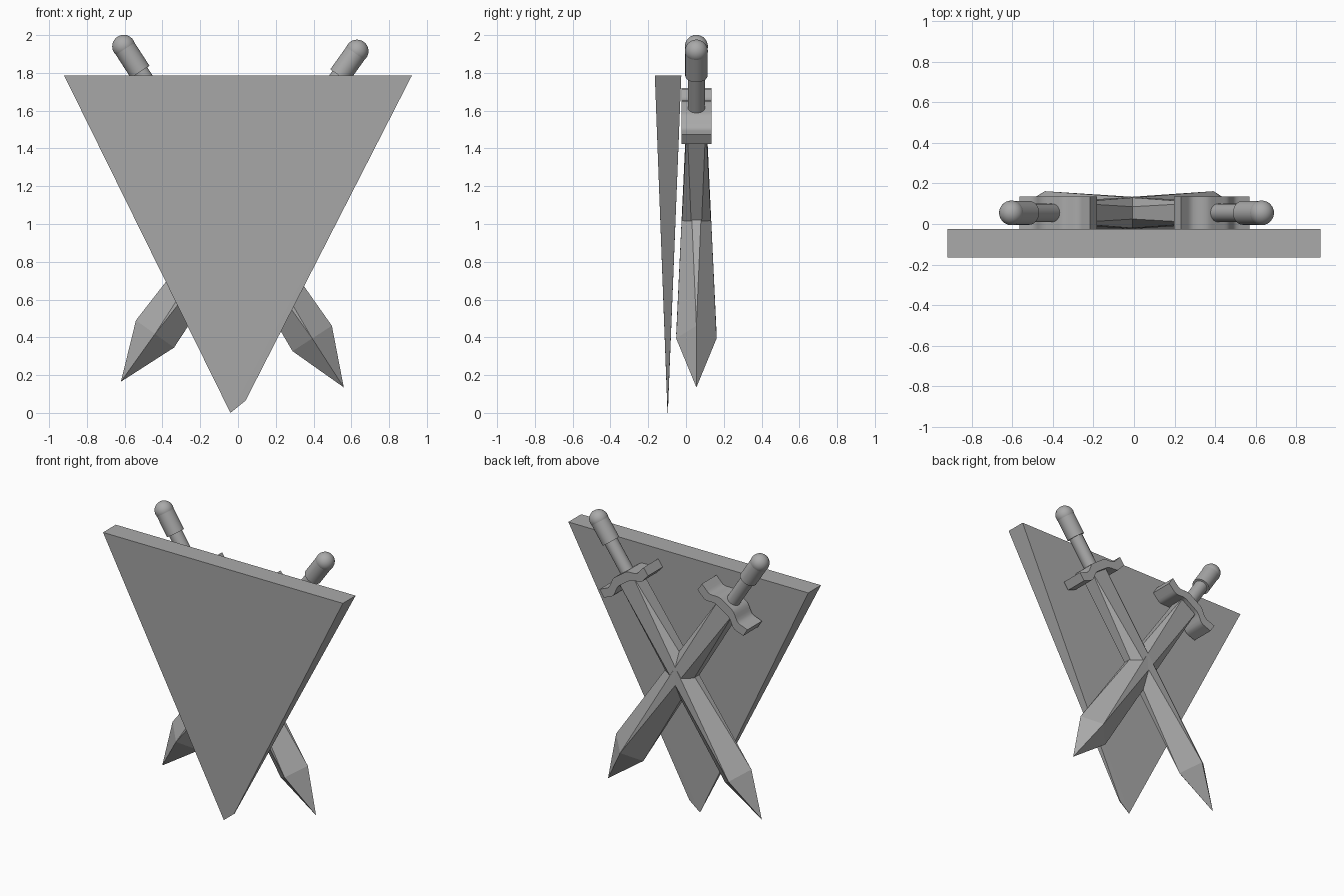
import bpy, bmesh, math
from mathutils import Matrix, Vector

if "Cube" in bpy.data.objects:
    bpy.data.objects.remove(bpy.data.objects["Cube"])

grey = bpy.data.materials.new("plain grey")
grey.use_nodes = True
COLOUR = (0.4, 0.4, 0.4, 1)
grey.diffuse_color = COLOUR
grey.node_tree.nodes["Principled BSDF"].inputs["Base Color"].default_value = COLOUR


def finish(name, bm, matrix=Matrix(), smooth=False):
    bmesh.ops.recalc_face_normals(bm, faces=bm.faces)
    mesh = bpy.data.meshes.new(name)
    bm.to_mesh(mesh)
    bm.free()
    mesh.materials.append(grey)
    obj = bpy.data.objects.new(name, mesh)
    bpy.context.collection.objects.link(obj)
    obj.matrix_world = matrix
    if smooth:
        bpy.ops.object.select_all(action='DESELECT')
        obj.select_set(True)
        bpy.context.view_layer.objects.active = obj
        bpy.ops.object.shade_smooth_by_angle(angle=math.radians(35))
    return obj


def hull(name, points, matrix=Matrix()):
    bm = bmesh.new()
    for p in points:
        bm.verts.new(p)
    bmesh.ops.convex_hull(bm, input=bm.verts[:])
    return finish(name, bm, matrix)


def rod(name, radius, start, end, matrix):
    bm = bmesh.new()
    bmesh.ops.create_cone(bm, cap_ends=True, segments=32, radius1=radius, radius2=radius,
                          depth=end - start,
                          matrix=Matrix.Translation((0, 0, (start + end) / 2)))
    finish(name, bm, matrix, True)


def guard(name, matrix):
    # Wavy bar: a raised middle, drooping shoulders and flicked ends
    half, thick, steps = 0.208, 0.06, 24
    bm = bmesh.new()
    rings = []
    for i in range(steps + 1):
        u = half * (2 * i / steps - 1)
        a = abs(u)
        if a < 0.05:
            s = 0.40
        elif a < 0.14:
            s = 0.42 - 0.02 * math.cos(math.pi * (a - 0.05) / 0.09)
        else:
            s = 0.44 - 0.015 * (a - 0.14) / (half - 0.14)
        corners = [(-0.08, -1), (0.08, -1), (0.08, 1), (-0.08, 1)]
        rings.append([bm.verts.new((u, y, s + k * thick / 2)) for y, k in corners])
    for a, b in zip(rings, rings[1:]):
        for j in range(4):
            k = (j + 1) % 4
            bm.faces.new((a[j], a[k], b[k], b[j]))
    bm.faces.new(rings[0])
    bm.faces.new(rings[-1])
    finish(name, bm, matrix, True)


def sword(side, pommel, tip):
    # Local frame: z runs from the pommel to the tip, y is the model's depth
    origin, end = Vector(pommel), Vector(tip)
    z = (end - origin).normalized()
    y = Vector((0, 1, 0))
    m = Matrix((y.cross(z), y, z)).transposed().to_4x4()
    m.translation = origin
    length = (end - origin).length

    bm = bmesh.new()
    bmesh.ops.create_uvsphere(bm, u_segments=32, v_segments=16, radius=0.061)
    finish(side + "_pommel", bm, m, True)
    rod(side + "_pommel_collar", 0.059, 0, 0.16, m)
    rod(side + "_handle", 0.045, 0.12, 0.41, m)
    guard(side + "_guard", m)

    # Blade: a rectangle at the guard turning into a diamond, then a point
    root = [(a * 0.066, b * 0.05, 0.41) for a in (-1, 1) for b in (-1, 1)]
    wide = [(a * 0.124, b * 0.107, 1.84) for a, b in ((1, 0), (-1, 0), (0, 1), (0, -1))]
    hull(side + "_blade", root + wide + [(0, 0, length)], m)


sword("right", (-0.605, 0.055, 1.94), (0.56, 0.055, 0.135))
sword("left", (0.63, 0.055, 1.915), (-0.62, 0.055, 0.165))

# Shield: a triangular wedge thinning towards its clipped lower end
top = [(x, y, 1.785) for x in (-0.92, 0.92) for y in (-0.165, -0.025)]
bottom = [(-0.04, y, 0) for y in (-0.098, -0.096)] + [(0.04, y, 0.065) for y in (-0.1, -0.094)]
hull("shield", top + bottom)
